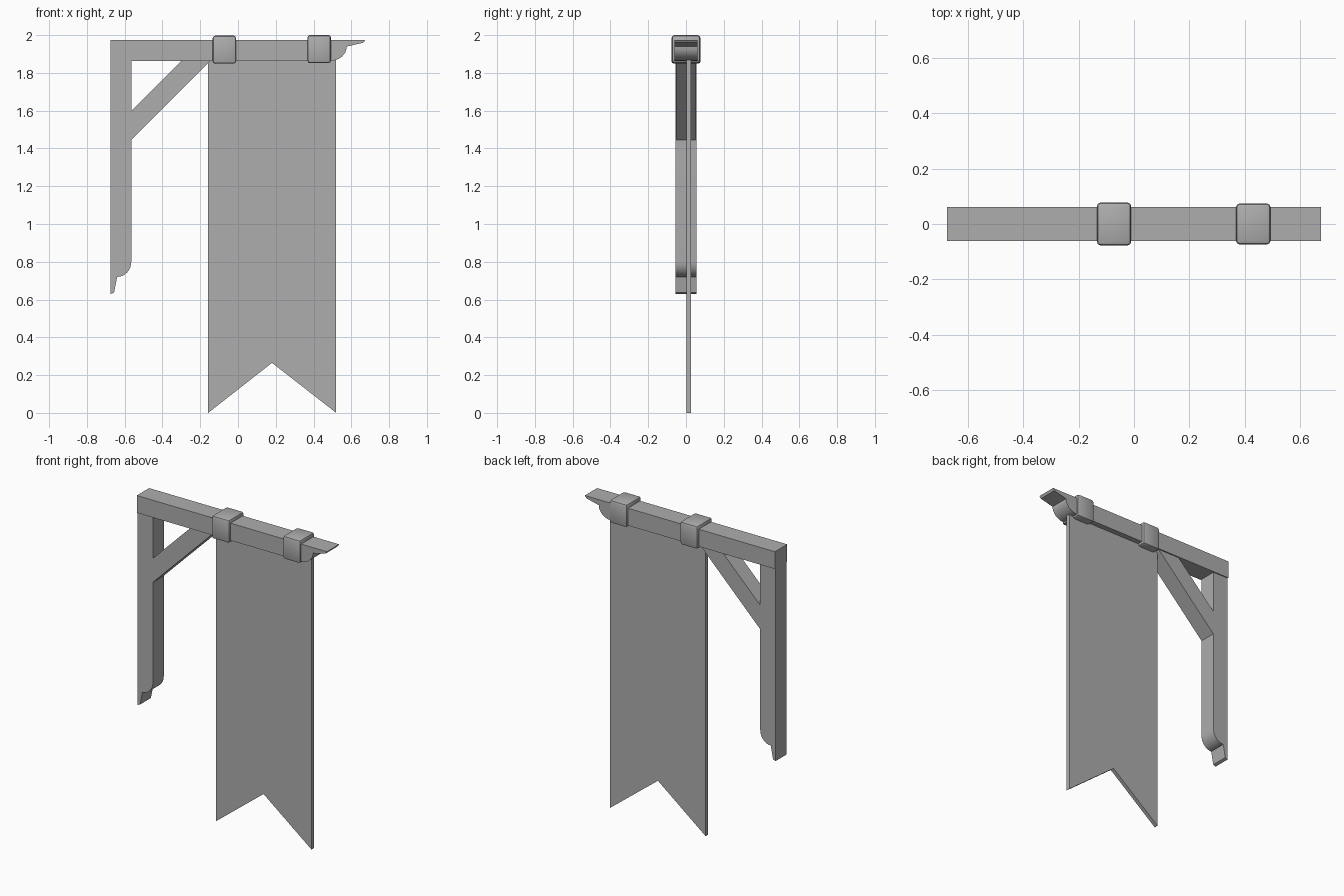
import bpy, bmesh, math

if "Cube" in bpy.data.objects:
    bpy.data.objects.remove(bpy.data.objects["Cube"])

grey = bpy.data.materials.new("plain_grey")
grey.diffuse_color = (0.42, 0.42, 0.42, 1)
grey.use_nodes = True
grey.node_tree.nodes["Principled BSDF"].inputs["Base Color"].default_value = grey.diffuse_color


def finish(name, bm):
    bmesh.ops.recalc_face_normals(bm, faces=bm.faces)
    mesh = bpy.data.meshes.new(name)
    bm.to_mesh(mesh)
    bm.free()
    mesh.materials.append(grey)
    obj = bpy.data.objects.new(name, mesh)
    bpy.context.collection.objects.link(obj)
    bpy.context.view_layer.objects.active = obj
    obj.select_set(True)
    bpy.ops.object.shade_smooth_by_angle(angle=math.radians(30))
    obj.select_set(False)
    return obj


def slab(name, outline, y0, y1):
    """Extrude an x-z outline from y0 to y1."""
    bm = bmesh.new()
    face = bm.faces.new([bm.verts.new((x, y0, z)) for x, z in outline])
    out = bmesh.ops.extrude_face_region(bm, geom=[face])
    verts = [v for v in out["geom"] if isinstance(v, bmesh.types.BMVert)]
    bmesh.ops.translate(bm, vec=(0, y1 - y0, 0), verts=verts)
    return finish(name, bm)


def quarter(cx, cz, rx, rz, a0, a1, n=8):
    """Points along a quarter ellipse."""
    angles = [math.radians(a0 + (a1 - a0) * i / n) for i in range(n + 1)]
    return [(cx + rx * math.cos(a), cz + rz * math.sin(a)) for a in angles]


# Beam with a carved tip
slab("beam", [(-0.674, 1.975), (-0.674, 1.864), (0.49, 1.864)]
     + quarter(0.49, 1.939, 0.085, 0.075, -90, 0)
     + [(0.664, 1.96), (0.674, 1.975)], -0.062, 0.062)

# Wall post with the matching carved foot
slab("post", [(-0.674, 1.866), (-0.674, 0.63), (-0.656, 0.637)]
     + quarter(-0.64, 0.80, 0.075, 0.08, -90, 0)
     + [(-0.565, 1.866)], -0.055, 0.055)

# Diagonal brace
slab("brace", [(-0.567, 1.443), (-0.143, 1.866), (-0.297, 1.866), (-0.567, 1.597)],
     -0.054, 0.054)

# Swallow-tailed banner
slab("banner", [(-0.158, 1.875), (-0.158, 0.0), (0.18, 0.265), (0.52, 0.0),
                (0.52, 1.875)], 0.002, 0.027)

# Straps around the beam
for name, x, z, half in (("inner_strap", -0.072, 1.923, 0.077),
                         ("outer_strap", 0.43, 1.926, 0.074)):
    bm = bmesh.new()
    bmesh.ops.create_cube(bm, size=1)
    for v in bm.verts:
        v.co = (x + v.co.x * 0.124, v.co.y * 2 * half, z + v.co.z * 0.148)
    bmesh.ops.bevel(bm, geom=bm.edges[:], offset=0.013, segments=2,
                    profile=0.5, affect='EDGES')
    finish(name, bm)
